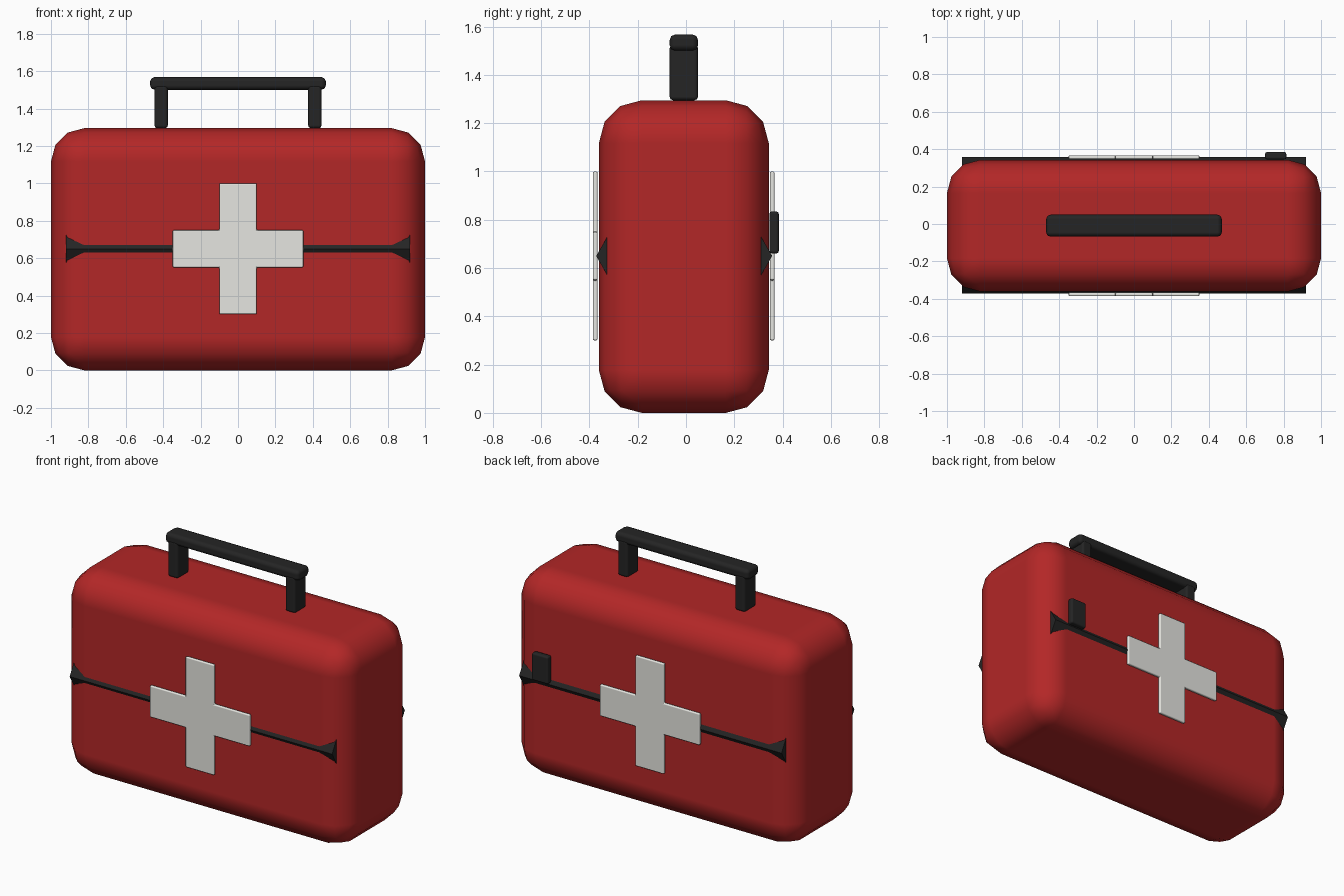
import bpy, bmesh

if "Cube" in bpy.data.objects:
    bpy.data.objects.remove(bpy.data.objects["Cube"])


def material(name, rgb):
    m = bpy.data.materials.new(name)
    m.diffuse_color = (*rgb, 1)
    m.use_nodes = True
    m.node_tree.nodes["Principled BSDF"].inputs["Base Color"].default_value = m.diffuse_color
    return m


RED = material("case red", (0.45, 0.02, 0.02))
BLACK = material("matte black", (0.018, 0.018, 0.018))
WHITE = material("off white", (0.79, 0.79, 0.75))


def finish(bm, name, mat, bevel=0, segments=2):
    bmesh.ops.recalc_face_normals(bm, faces=bm.faces)
    me = bpy.data.meshes.new(name)
    bm.to_mesh(me)
    bm.free()
    me.materials.append(mat)
    ob = bpy.data.objects.new(name, me)
    bpy.context.collection.objects.link(ob)
    if bevel:
        for p in me.polygons:
            p.use_smooth = True
        mod = ob.modifiers.new("rounding", 'BEVEL')
        mod.width = bevel
        mod.segments = segments
        mod.limit_method = 'ANGLE'
        mod.harden_normals = True
    return ob


def box(name, mat, x, y, z, bevel, segments=2):
    """Rounded box given by its (min, max) range on each axis."""
    bm = bmesh.new()
    bmesh.ops.create_cube(bm, size=1)
    for v in bm.verts:
        v.co = [(r[0] + r[1]) / 2 + c * (r[1] - r[0])
                for r, c in zip((x, y, z), v.co)]
    return finish(bm, name, mat, bevel, segments)


def prism(name, mat, points, depth, bevel=0):
    """Outline extruded along the vector depth."""
    bm = bmesh.new()
    face = bm.faces.new([bm.verts.new(p) for p in points])
    ext = bmesh.ops.extrude_face_region(bm, geom=[face])
    bmesh.ops.translate(bm, vec=depth,
                        verts=[g for g in ext['geom'] if isinstance(g, bmesh.types.BMVert)])
    return finish(bm, name, mat, bevel)


# Case body
box("case", RED, (-1, 1), (-0.361, 0.343), (0, 1.295), 0.178, 3)

# Seam band: pointed on front and back, showing where the case rounds away
seam = [(-0.372, 0), (-0.312, 0.104), (0.297, 0.104),
        (0.357, 0), (0.297, -0.104), (-0.312, -0.104)]
prism("seam_band", BLACK, [(-0.92, y, 0.65 + z) for y, z in seam], (1.84, 0, 0))

# Cross plates on front and back
quarter = [(0.35, 0.1), (0.1, 0.1), (0.1, 0.35)]
cross = (quarter + [(-x, z) for x, z in reversed(quarter)]
         + [(-x, -z) for x, z in quarter] + [(x, -z) for x, z in reversed(quarter)])
for name, y in (("front_cross", -0.386), ("back_cross", 0.347)):
    prism(name, WHITE, [(x, y, 0.65 + z) for x, z in cross], (0, 0.02, 0), 0.007)

# Handle: grip and two posts
box("handle_grip", BLACK, (-0.47, 0.47), (-0.068, 0.05), (1.5, 1.568), 0.024)
for side, x in (("left", -0.411), ("right", 0.411)):
    box(side + "_handle_post", BLACK, (x - 0.036, x + 0.036),
        (-0.068, 0.05), (1.295, 1.525), 0.015)

# Latch on the back
box("back_latch", BLACK, (0.7, 0.815), (0.345, 0.385), (0.66, 0.835), 0.012)
